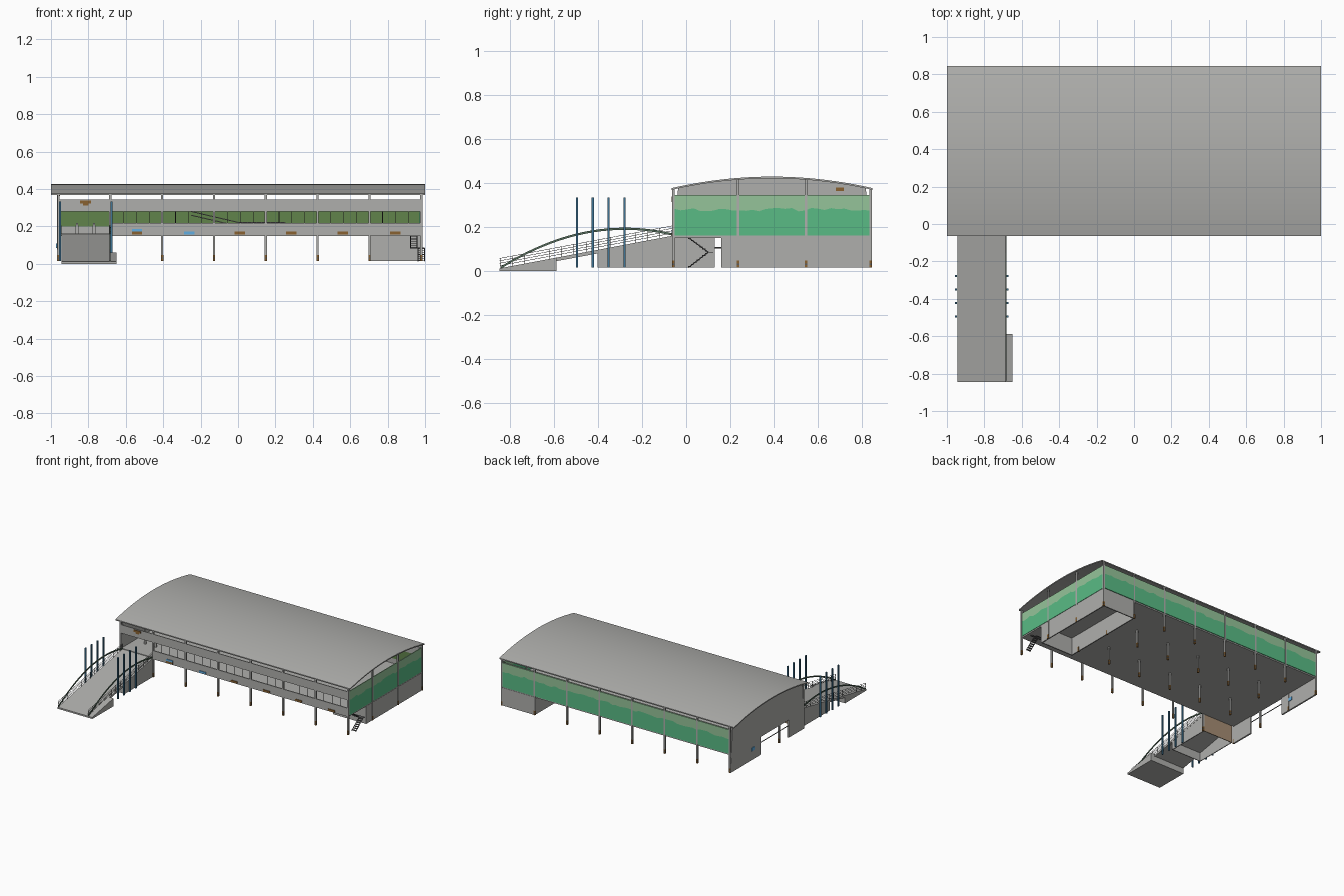
import bpy, bmesh, math, random
from mathutils import Vector

if "Cube" in bpy.data.objects:
    bpy.data.objects.remove(bpy.data.objects["Cube"])
random.seed(4)

def mat(name, r, g, b):
    m = bpy.data.materials.new(name)
    m.diffuse_color = (r, g, b, 1)
    m.use_nodes = True
    m.node_tree.nodes["Principled BSDF"].inputs["Base Color"].default_value = m.diffuse_color
    return m

GRAY = mat("concrete_gray", .43, .43, .415)
DARK = mat("dark_metal", .11, .11, .11)
GREEN = mat("panel_green", .10, .50, .235)
LIGHT = mat("panel_light_green", .30, .55, .32)
OLIVE = mat("inner_olive", .12, .23, .07)
TAN = mat("tan", .38, .27, .175)
BROWN = mat("sign_brown", .25, .12, .03)
SKY = mat("sign_blue", .12, .42, .75)
STEEL = mat("pole_blue", .05, .18, .31)
ARCH = mat("arch_green", .09, .15, .105)

def finish(name, bm, *mats):
    bmesh.ops.recalc_face_normals(bm, faces=bm.faces)
    me = bpy.data.meshes.new(name)
    bm.to_mesh(me)
    bm.free()
    for m in mats:
        me.materials.append(m)
    ob = bpy.data.objects.new(name, me)
    bpy.context.collection.objects.link(ob)
    return ob

def add_box(bm, x0, x1, y0, y1, z0, z1, idx=0):
    v = bmesh.ops.create_cube(bm, size=1)["verts"]
    for p in v:
        p.co = Vector(((x0 + x1) / 2 + p.co.x * (x1 - x0),
                       (y0 + y1) / 2 + p.co.y * (y1 - y0),
                       (z0 + z1) / 2 + p.co.z * (z1 - z0)))
    for f in {f for p in v for f in p.link_faces}:
        f.material_index = idx

def boxes(name, m, *dims):
    bm = bmesh.new()
    for d in dims:
        add_box(bm, *d)
    return finish(name, bm, m)

def prism(name, m, profile, *spans):
    """Side profile in (y, z) drawn out along each x span."""
    bm = bmesh.new()
    for x0, x1 in spans:
        f = bm.faces.new([bm.verts.new((x0, y, z)) for y, z in profile])
        r = bmesh.ops.extrude_face_region(bm, geom=[f])
        for v in r["geom"]:
            if isinstance(v, bmesh.types.BMVert):
                v.co.x = x1
    return finish(name, bm, m)

def rods(name, m, paths, radius):
    """Round bars along paths, turned into one mesh."""
    cu = bpy.data.curves.new(name, "CURVE")
    cu.dimensions = "3D"
    cu.bevel_depth, cu.bevel_resolution, cu.use_fill_caps = radius, 1, True
    for path in paths:
        s = cu.splines.new("POLY")
        s.points.add(len(path) - 1)
        for p, co in zip(s.points, path):
            p.co = (*co, 1)
    tmp = bpy.data.objects.new(name + "_path", cu)
    bpy.context.collection.objects.link(tmp)
    bpy.context.view_layer.update()
    me = bpy.data.meshes.new_from_object(tmp.evaluated_get(bpy.context.evaluated_depsgraph_get()))
    bpy.data.objects.remove(tmp)
    me.name = name
    me.materials.clear()
    me.materials.append(m)
    ob = bpy.data.objects.new(name, me)
    bpy.context.collection.objects.link(ob)
    return ob

# Vaulted roof
def roof_z(y):
    return .376 + .052 * (1 - ((y - .39) / .455) ** 2)

ys = [-.065 + .91 * i / 32 for i in range(33)]
roof = prism("vaulted_roof", GRAY, [(y, roof_z(y)) for y in ys]
             + [(y, roof_z(y) - .008) for y in reversed(ys)], (-1, 1))
bpy.context.view_layer.objects.active = roof
roof.select_set(True)
bpy.ops.object.shade_smooth_by_angle(angle=math.radians(30))

# Raised floor, front parapet and upper front band
boxes("floor_slab", GRAY, (-.958, .98, -.055, .838, .15, .162))
boxes("front_parapet", GRAY, (-.68, .98, -.06, -.052, .152, .218))
boxes("front_upper_band", GRAY, (-.96, .98, -.06, -.054, .28, .345))

# Columns on a grid, painted at the foot
col_x = [-.96 + 1.94 * i / 7 for i in range(8)]
col_y = [-.058, .235, .545, .838]
bm = bmesh.new()
for i, x in enumerate(col_x):
    for j, y in enumerate(col_y):
        outer = j in (0, 3) or i in (0, 7)
        top = roof_z(y) - .006 if outer else .155
        add_box(bm, x - .006, x + .006, y - .006, y + .006, .048, top)
        add_box(bm, x - .0062, x + .0062, y - .0062, y + .0062, .015, .028, 1)
        add_box(bm, x - .0062, x + .0062, y - .0062, y + .0062, .028, .034, 2)
        add_box(bm, x - .0062, x + .0062, y - .0062, y + .0062, .034, .048, 1)
finish("columns", bm, GRAY, BROWN, DARK)

# Left end wall with a passage
arc = [(y, roof_z(y) - .005) for y in ys[1:-1]]
prism("left_end_wall", GRAY, [(-.06, .015), (.13, .015), (.13, .152), (.47, .152), (.47, .015),
                              (.843, .015)] + arc[::-1], (-.968, -.956))
rods("passage_rail", DARK, [[(-.962, .13, .105), (-.962, .47, .105)]], .003)

# Hollow ground floor room at the back right
boxes("corner_room_walls", GRAY, (.70, .982, .158, .166, .015, .152), (.70, .982, .832, .84, .015, .152),
      (.70, .708, .166, .832, .015, .152), (.974, .982, .166, .832, .015, .152))

# Two-tone wall panels with a wavy tree line
def panel(name, a, b, n):
    bm = bmesh.new()
    a, b = Vector(a), Vector(b)
    off = Vector((0, 0, 1)).cross(b - a).normalized() * .006
    h = [.278 + random.uniform(-.008, .008) for _ in range(n + 1)]
    for side in (-1, 1):
        grid = []
        for i in range(n + 1):
            p = a.lerp(b, i / n) + off * side * .5
            grid.append([bm.verts.new((p.x, p.y, z)) for z in (.16, h[i], .345)])
        for c, d in zip(grid, grid[1:]):
            for k in (0, 1):
                f = bm.faces.new((c[k], d[k], d[k + 1], c[k + 1]))
                f.material_index = k
    edges = [e for e in bm.edges if e.is_boundary]
    bmesh.ops.bridge_loops(bm, edges=edges)
    return finish(name, bm, GREEN, LIGHT)

panel("back_panel", (-.965, .840, 0), (.98, .840, 0), 60)
panel("right_panel", (.980, -.055, 0), (.980, .838, 0), 30)
boxes("inner_back_lining", OLIVE, (-.955, .97, .828, .834, .2, .28))
boxes("inner_back_upper_lining", GRAY, (-.955, .97, .828, .834, .28, .345),
      (-.955, .97, .828, .834, .162, .2))

# Upright bars in the front opening
rods("front_window_bars", DARK, [[(-.68 + 1.66 * i / 24, -.057, .215), (-.68 + 1.66 * i / 24, -.057, .283)]
                                 for i in range(25)], .0016)

# Sloping rail inside the hall
rods("inner_stair_rail", GRAY, [[(-.25, .4, .28 - d), (.0, .4, .222 - d), (.25, .4, .222 - d)]
                                for d in (0, .02)]
     + [[(x / 40, .4, .165), (x / 40, .4, .222)] for x in range(0, 11)], .003)

# Two standing figures at the entrance
boxes("entrance_figures", GRAY, *[d for x in (-.86, -.77) for d in
                                  ((x - .008, x + .008, .095, .105, .162, .205),
                                   (x - .005, x + .005, .095, .105, .205, .218))])

# Sign plates
def plates(name, m, spots):
    boxes(name, m, *[(x - .028, x + .028, -.0648, -.06, z - .007, z + .007) for x, z in spots])

plates("parapet_signs_brown", BROWN, [(x, .165) for x in (-.54, .01, .285, .56, .84)])
plates("parapet_signs_blue", SKY, [(-.54, .179), (-.26, .165)])
boxes("entrance_sign", BROWN, (-.845, -.785, -.0648, -.06, .322, .338),
      (-.83, -.8, -.0648, -.06, .312, .322))
boxes("end_wall_sign", BROWN, (-.956, -.951, .68, .717, .362, .378))
boxes("passage_signs", SKY, (-.972, -.968, .55, .585, .085, .11), (-.956, -.952, .55, .585, .085, .11))

# Entrance ramp: foot wedge, sloping deck and walled abutment
def ramp_z(y):
    return .012 + (y + .845) * .148 / .785

RX0, RX1 = -.945, -.683
prism("ramp_foot", GRAY, [(-.845, 0), (-.845, .012), (-.588, ramp_z(-.588)), (-.588, 0)], (RX0, -.65))
prism("ramp_deck", GRAY, [(-.60, ramp_z(-.60)), (-.06, .16), (-.06, .143),
                          (-.60, ramp_z(-.60) - .016)], (RX0, RX1))
prism("abutment_sides", GRAY, [(-.402, .015), (-.402, ramp_z(-.402) - .001), (-.06, .159), (-.06, .015)],
      (RX0 + .001, RX0 + .007), (RX1 - .007, RX1 - .001))
boxes("abutment_front", GRAY, (RX0 + .007, RX1 - .007, -.402, -.396, .015, .09))
boxes("abutment_back", TAN, (RX0, RX1, -.06, -.055, .016, .15))

# Flat bowed arches on both sides of the ramp
bow = []
for i in range(25):
    t = i / 24
    bow.append((-.84 + .78 * t, .015 + .15 * t + .34 * t * (1 - t)))
prism("ramp_arches", ARCH, [(y, z + .005) for y, z in bow] + [(y, z - .005) for y, z in reversed(bow)],
      (RX0, RX0 + .005), (RX1 - .005, RX1))

# Ramp railings and flag poles
rails, poles = [], []
for x in (RX0 + .003, RX1 - .003):
    for h in (.012, .023, .034, .045):
        rails.append([(x, -.845, ramp_z(-.845) + h), (x, -.06, .16 + h)])
    for i in range(15):
        y = -.843 + .78 * i / 14
        rails.append([(x, y, ramp_z(y)), (x, y, ramp_z(y) + .045)])
for x in (-.952, -.676):
    poles += [(x - .005, x + .005, y - .005, y + .005, .015, .333) for y in (-.495, -.423, -.351, -.279)]
rods("ramp_railings", DARK, rails, .0012)
boxes("ramp_poles", STEEL, *poles)

# Folded stair at the right front corner
steps, strings = [], []
for x0, x1, y0, y1, z0, z1 in ((.962, .996, .01, .1, .015, .085), (.922, .956, .1, .01, .085, .152)):
    for i in range(7):
        t = (i + .5) / 7
        y, z = y0 + (y1 - y0) * t, z0 + (z1 - z0) * t
        steps.append((x0, x1, y - .007, y + .007, z - .0015, z + .0015))
    strings += [[(x, y0, z0), (x, y1, z1)] for x in (x0, x1)]
steps.append((.922, .996, .095, .122, .083, .087))
boxes("stair_treads", DARK, *steps)
rods("stair_stringers", DARK, strings, .0028)
